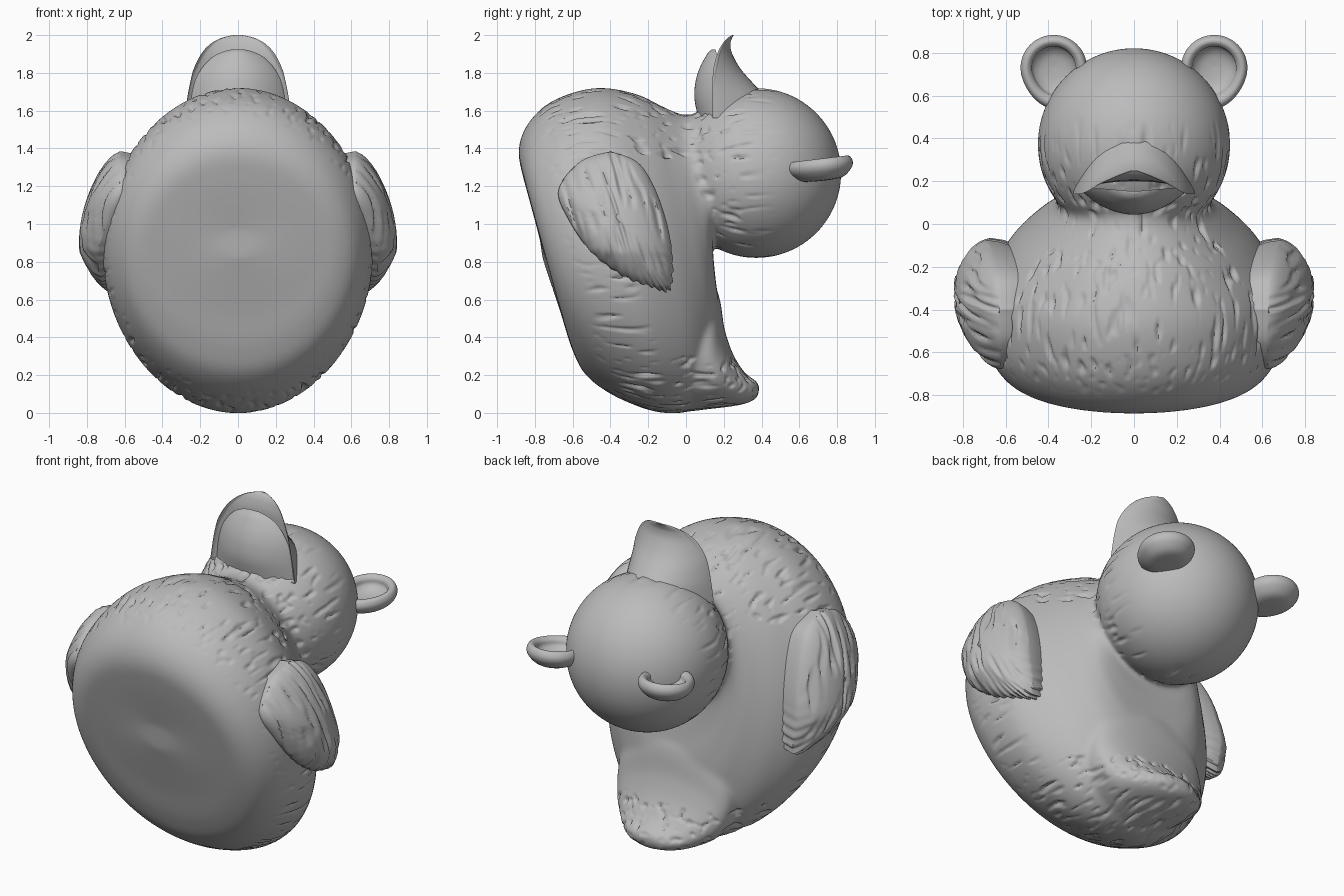
import bpy, bmesh, math
from mathutils import Vector, Matrix, noise

cube = bpy.data.objects.get("Cube")
if cube:
    bpy.data.objects.remove(cube, do_unlink=True)

grey = bpy.data.materials.new("plain_grey")
grey.use_nodes = True
colour = (0.5, 0.5, 0.5, 1)
grey.diffuse_color = colour
grey.node_tree.nodes["Principled BSDF"].inputs["Base Color"].default_value = colour


def finish(name, bm, sharp=50):
    bmesh.ops.recalc_face_normals(bm, faces=bm.faces)
    mesh = bpy.data.meshes.new(name)
    bm.to_mesh(mesh)
    bm.free()
    mesh.materials.append(grey)
    obj = bpy.data.objects.new(name, mesh)
    bpy.context.collection.objects.link(obj)
    bpy.ops.object.select_all(action='DESELECT')
    obj.select_set(True)
    bpy.context.view_layer.objects.active = obj
    bpy.ops.object.shade_smooth_by_angle(angle=math.radians(sharp))
    return obj


def clamp(value):
    return max(0, min(1, value))


def smooth_keys(keys, steps):
    """Catmull-Rom interpolation of a list of tuples."""
    out = []
    last = len(keys) - 1
    for i in range(last):
        quad = [keys[max(0, min(last, i + k))] for k in (-1, 0, 1, 2)]
        for s in range(steps):
            t = s / steps
            out.append([0.5 * (2 * b + (c - a) * t + (2 * a - 5 * b + 4 * c - d) * t * t
                               + (3 * b - a - 3 * c + d) * t ** 3) for a, b, c, d in zip(*quad)])
    out.append(list(keys[-1]))
    return out


def loft(bm, rings):
    loops = [[bm.verts.new(p) for p in ring] for ring in rings]
    faces = []
    for a, b in zip(loops, loops[1:]):
        for i in range(len(a)):
            j = (i + 1) % len(a)
            faces.append(bm.faces.new((a[i], a[j], b[j], b[i])))
    faces.append(bm.faces.new(loops[0]))
    faces.append(bm.faces.new(loops[-1]))
    bmesh.ops.recalc_face_normals(bm, faces=faces)


def angles(count):
    return [2 * math.pi * i / count for i in range(count)]


def slanted_rings(keys):
    """Elliptical sections: chest y, z, back y, z, half width."""
    rings = []
    for fy, fz, by, bz, width in smooth_keys(keys, 8):
        front, back = Vector((0, fy, fz)), Vector((0, by, bz))
        mid, half = (front + back) / 2, (front - back) / 2
        rings.append([mid + half * math.sin(a) + Vector((width * math.cos(a), 0, 0))
                      for a in angles(96)])
    return rings


# Body, tail and head, fused into one soft skin
bm = bmesh.new()
loft(bm, slanted_rings([
    (-0.78, 0.97, -0.76, 0.82, 0.10), (-0.86, 1.24, -0.67, 0.55, 0.40),
    (-0.885, 1.40, -0.60, 0.33, 0.54), (-0.83, 1.54, -0.52, 0.19, 0.635),
    (-0.70, 1.655, -0.35, 0.075, 0.705), (-0.48, 1.72, -0.12, 0.0, 0.705),
    (-0.27, 1.69, 0.08, 0.04, 0.585), (-0.12, 1.62, 0.175, 0.26, 0.46),
    (-0.02, 1.58, 0.185, 0.48, 0.385), (0.05, 1.585, 0.16, 0.68, 0.36),
    (0.14, 1.60, 0.14, 0.84, 0.35)]))
loft(bm, slanted_rings([
    (-0.02, 0.72, -0.20, 0.04, 0.38), (0.155, 0.66, 0.00, 0.01, 0.385),
    (0.205, 0.44, 0.12, 0.02, 0.35), (0.25, 0.31, 0.21, 0.03, 0.29),
    (0.31, 0.215, 0.30, 0.045, 0.215), (0.37, 0.17, 0.365, 0.07, 0.13),
    (0.39, 0.15, 0.385, 0.10, 0.05)]))
bmesh.ops.create_uvsphere(bm, u_segments=96, v_segments=64, radius=0.45,
                          matrix=Matrix.Translation((0, 0.372, 1.27)))
body = finish("body_and_head", bm)
remesh = body.modifiers.new("fuse", 'REMESH')
remesh.mode = 'VOXEL'
remesh.voxel_size = 0.011
soften = body.modifiers.new("soften", 'SMOOTH')
soften.factor = 0.5
soften.iterations = 30
for modifier in ("fuse", "soften"):
    bpy.ops.object.modifier_apply(modifier=modifier)

# Feather grooves, leaving the base, the back and the crown smooth
bm = bmesh.new()
bm.from_mesh(body.data)
bm.normal_update()
moves = []
for v in bm.verts:
    x, y, z = v.co
    mask = clamp((0.97 * y + 0.25 * z + 0.4) * 6) * clamp((0.5 - y) * 5)
    if 0.3 < z < 1.35:
        mask *= clamp(1 - 3 * v.normal.y)
    n = noise.noise(Vector((x * 30, y * 6, z * 30)))
    moves.append(v.normal * (-0.03 * mask * max(0, n - 0.15)))
for v, move in zip(bm.verts, moves):
    v.co += move
bm.to_mesh(body.data)
bm.free()
bpy.ops.object.shade_smooth_by_angle(angle=math.radians(50))


# Bill halves: arched crescents (z, half width, edge y, outer y, inner y)
def bill(name, keys):
    rings = []
    for z, width, edge, outer, inner in smooth_keys(keys, 6):
        ring = []
        for a in angles(56):
            s = math.sin(a)
            rise = (outer - edge) * s ** 1.8 if s > 0 else (inner - edge) * -s
            ring.append((width * math.cos(a), edge + rise, z))
        rings.append(ring)
    bm = bmesh.new()
    loft(bm, rings)
    finish(name, bm, 60)


bill("upper_bill", [
    (1.56, 0.285, 0.14, 0.47, 0.20), (1.66, 0.27, 0.14, 0.43, 0.20),
    (1.74, 0.255, 0.14, 0.36, 0.20), (1.82, 0.235, 0.145, 0.29, 0.205),
    (1.90, 0.195, 0.165, 0.245, 0.205), (1.95, 0.15, 0.19, 0.235, 0.215),
    (1.98, 0.10, 0.215, 0.242, 0.228), (1.995, 0.05, 0.235, 0.25, 0.242),
    (2.00, 0.02, 0.245, 0.252, 0.248)])
bill("lower_bill", [
    (1.54, 0.26, 0.165, 0.07, 0.15), (1.66, 0.25, 0.165, 0.045, 0.145),
    (1.75, 0.23, 0.165, 0.05, 0.145), (1.82, 0.195, 0.165, 0.07, 0.145),
    (1.88, 0.14, 0.165, 0.10, 0.145), (1.91, 0.085, 0.16, 0.12, 0.15),
    (1.925, 0.03, 0.155, 0.14, 0.15)])

# Ears: spun cups with a rolled rim, stretched a little towards the head
ear_profile = smooth_keys([
    (0.002, -0.075), (0.09, -0.068), (0.14, -0.03), (0.155, 0.005), (0.145, 0.035),
    (0.125, 0.042), (0.105, 0.025), (0.097, -0.005), (0.06, -0.03), (0.002, -0.038)], 4)
for side, label in ((1, "left"), (-1, "right")):
    bm = bmesh.new()
    loft(bm, [[(r * math.cos(a), r * math.sin(a) * (1.3 if math.sin(a) < 0 else 1), h)
               for a in angles(48)] for r, h in ear_profile])
    place = (Matrix.Translation((0.375 * side, 0.73, 1.305))
             @ Matrix.Rotation(0.12, 4, 'X') @ Matrix.Rotation(-0.3 * side, 4, 'Z'))
    bmesh.ops.transform(bm, matrix=place, verts=bm.verts)
    finish(label + "_ear", bm)

# Wings: domed teardrops with a ragged trailing edge, outline in y, z
wing_outline = [(-0.40, 1.385), (-0.26, 1.33), (-0.17, 1.20), (-0.10, 1.00), (-0.07, 0.80),
                (-0.09, 0.65), (-0.19, 0.67), (-0.34, 0.73), (-0.50, 0.85), (-0.62, 1.02),
                (-0.675, 1.18), (-0.56, 1.33), (-0.40, 1.385)]
outline = smooth_keys(wing_outline, 14)[:-1]
wing_centre = Vector((-0.35, 1.03))
# Ring layers: scale of outline, height above the side
layers = [(0.85, -0.14), (0.97, -0.04), (1.0, 0.02)]
layers += [(math.cos(a), 0.02 + 0.115 * math.sin(a))
           for a in [math.pi / 2 * k / 24 for k in range(1, 24)]]
for side, label in ((1, "left"), (-1, "right")):
    rings = []
    for scale, height in layers:
        ring = []
        for i, (y, z) in enumerate(outline):
            flat = Vector((y, z)) - wing_centre
            ragged = clamp((0.95 - z) * 4)
            flat *= scale * (1 + 0.02 * ragged * math.sin(i * 1.3) * (scale > 0.8))
            py, pz = flat + wing_centre
            # Base leans outward to the tip and curves around the body
            x = 0.725 - 0.28 * max(0, pz - 0.85) ** 1.3 - 0.15 * max(0, 0.85 - pz)
            x -= 0.65 * (py + 0.38) ** 2
            across, along = py + 0.3 * pz, pz - 0.3 * py
            n = noise.noise(Vector((across * 30, along * 5, 3)))
            x += height - 0.04 * max(0, n) * (height > 0.03)
            ring.append((x * side, py, pz))
        rings.append(ring)
    bm = bmesh.new()
    loft(bm, rings)
    finish(label + "_wing", bm)
